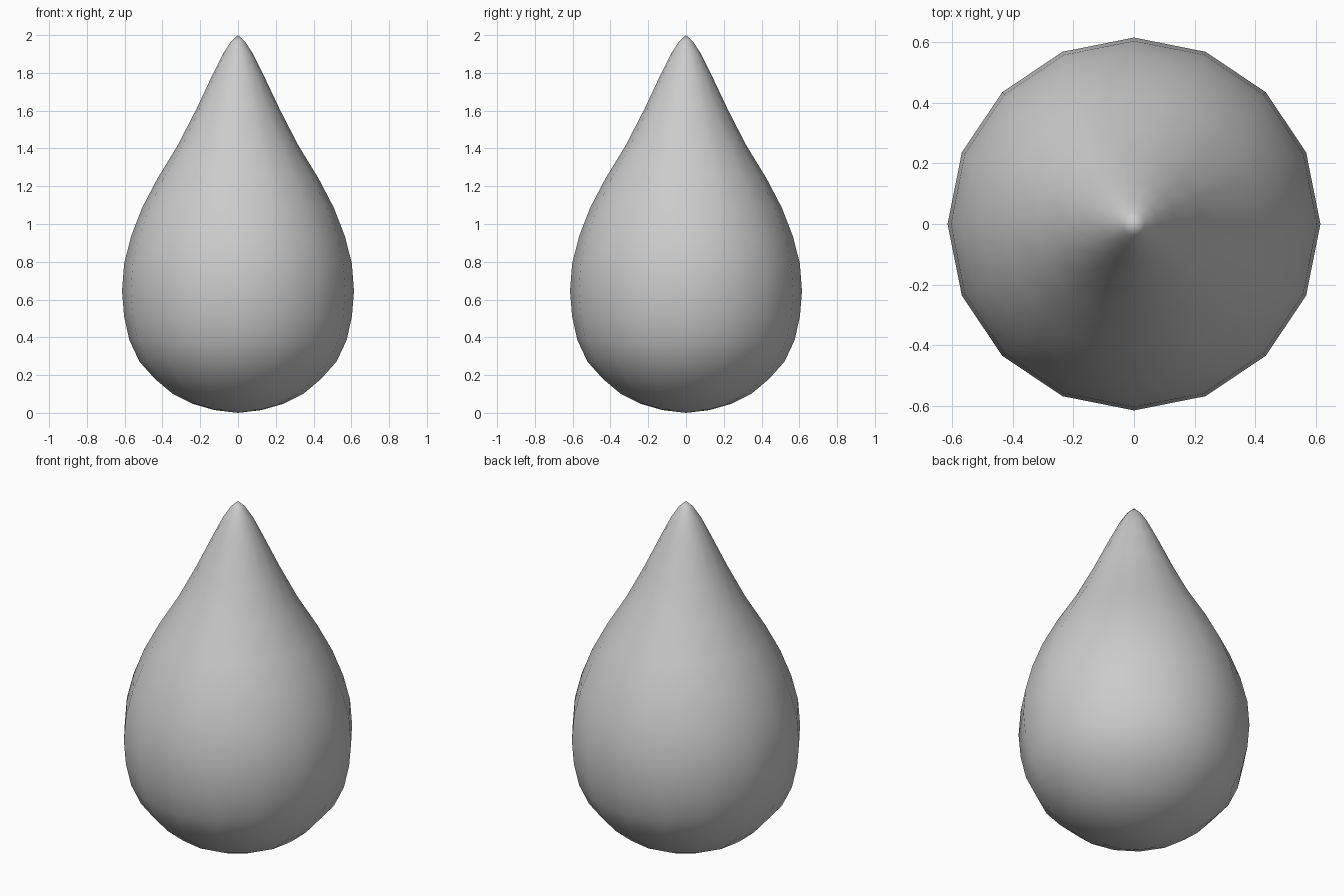
import bpy, bmesh, math

if "Cube" in bpy.data.objects:
    bpy.data.objects.remove(bpy.data.objects["Cube"])

SIDES = 16
# Half-profile of the drop: (radius, height) between the two poles
PROFILE = [(0.125, 0.015), (0.237, 0.047), (0.345, 0.10), (0.44, 0.18),
           (0.522, 0.272), (0.575, 0.385), (0.603, 0.51), (0.614, 0.645),
           (0.603, 0.79), (0.566, 0.935), (0.508, 1.085), (0.427, 1.24),
           (0.32, 1.415), (0.222, 1.605), (0.137, 1.785), (0.08, 1.9),
           (0.038, 1.965)]

bm = bmesh.new()

# Rings of the turned body
rings = []
for r, z in PROFILE:
    angles = [2 * math.pi * i / SIDES for i in range(SIDES)]
    rings.append([bm.verts.new((r * math.cos(a), r * math.sin(a), z)) for a in angles])

# Body walls
for low, high in zip(rings, rings[1:]):
    for i in range(SIDES):
        j = (i + 1) % SIDES
        bm.faces.new((low[i], low[j], high[j], high[i]))

# Rounded bottom and pointed tip
bottom = bm.verts.new((0, 0, 0))
tip = bm.verts.new((0, 0, 2))
for i in range(SIDES):
    j = (i + 1) % SIDES
    bm.faces.new((bottom, rings[0][j], rings[0][i]))
    bm.faces.new((tip, rings[-1][i], rings[-1][j]))

# Smooth shading all over
for face in bm.faces:
    face.smooth = True

mesh = bpy.data.meshes.new("teardrop")
bm.to_mesh(mesh)
bm.free()
bpy.context.collection.objects.link(bpy.data.objects.new("teardrop", mesh))
